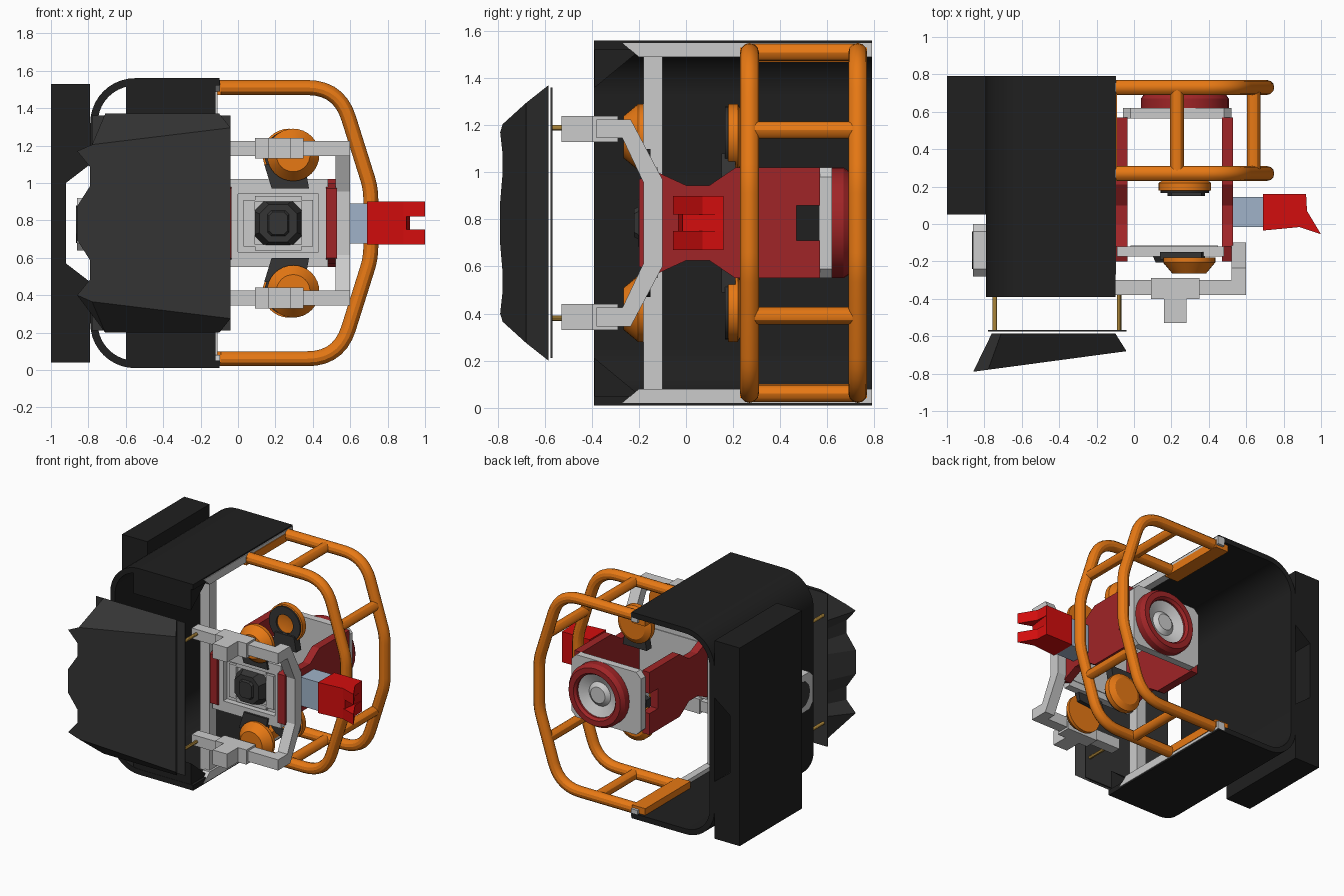
import bpy, bmesh
from math import sin, cos, pi
from mathutils import Vector

if "Cube" in bpy.data.objects:
    bpy.data.objects.remove(bpy.data.objects["Cube"])

MID = 0.785  # mirror height of the whole machine


def mat(name, r, g, b):
    m = bpy.data.materials.new(name)
    m.diffuse_color = (r, g, b, 1)
    m.use_nodes = True
    m.node_tree.nodes["Principled BSDF"].inputs["Base Color"].default_value = m.diffuse_color
    return m


BLACK = mat("black", .014, .014, .014)
DARK = mat("dark_grey", .035, .035, .035)
ORANGE = mat("orange", .8, .19, .007)
RED = mat("deep_red", .35, .018, .02)
BRIGHT = mat("bright_red", .65, .004, .004)
BLUE = mat("pale_blue", .35, .45, .58)
BRASS = mat("brass", .4, .23, .04)


def finish(name, bm, m=None):
    bmesh.ops.recalc_face_normals(bm, faces=bm.faces)
    me = bpy.data.meshes.new(name)
    bm.to_mesh(me)
    bm.free()
    ob = bpy.data.objects.new(name, me)
    bpy.context.collection.objects.link(ob)
    if m:
        me.materials.append(m)
    return ob


def smooth(ob):
    bpy.ops.object.select_all(action='DESELECT')
    bpy.context.view_layer.objects.active = ob
    ob.select_set(True)
    bpy.ops.object.shade_smooth_by_angle()


def loft(name, a, b, m=None):
    bm = bmesh.new()
    va, vb = [bm.verts.new(p) for p in a], [bm.verts.new(p) for p in b]
    n = len(va)
    bm.faces.new(va)
    bm.faces.new(vb[::-1])
    for i in range(n):
        j = (i + 1) % n
        bm.faces.new((va[i], va[j], vb[j], vb[i]))
    return finish(name, bm, m)


def prism(name, prof, axis, lo, hi, m=None):
    f = {'x': lambda p, t: (t, p[0], p[1]), 'y': lambda p, t: (p[0], t, p[1]),
         'z': lambda p, t: (p[0], p[1], t)}[axis]
    return loft(name, [f(p, lo) for p in prof], [f(p, hi) for p in prof], m)


def box(name, x0, x1, y0, y1, z0, z1, m=None):
    return prism(name, [(x0, y0), (x1, y0), (x1, y1), (x0, y1)], 'z', z0, z1, m)


def flip(prof):  # profile followed by its mirror about MID
    return prof + [(a, 2 * MID - z) for a, z in reversed(prof)]


def both(fn):  # run for upper and lower copy; fn gets a height mapper
    fn("upper", lambda z: z)
    fn("lower", lambda z: 2 * MID - z)


def lathe(name, prof, cx, cz, m=None, n=32):  # prof: (radius, y), closed loop
    bm = bmesh.new()
    rings = [[bm.verts.new((cx + r * cos(2 * pi * k / n), y, cz + r * sin(2 * pi * k / n)))
              for k in range(n)] for r, y in prof]
    for i in range(len(rings)):
        A, B = rings[i], rings[(i + 1) % len(rings)]
        for k in range(n):
            j = (k + 1) % n
            bm.faces.new((A[k], A[j], B[j], B[k]))
    bmesh.ops.remove_doubles(bm, verts=bm.verts, dist=1e-5)
    ob = finish(name, bm, m)
    smooth(ob)
    return ob


def tube(name, pts, r, m):
    cu = bpy.data.curves.new(name, 'CURVE')
    cu.dimensions = '3D'
    cu.bevel_depth, cu.bevel_resolution, cu.use_fill_caps = r, 4, True
    s = cu.splines.new('POLY')
    s.points.add(len(pts) - 1)
    for p, q in zip(s.points, pts):
        p.co = (*q, 1)
    ob = bpy.data.objects.new(name, cu)
    bpy.context.collection.objects.link(ob)
    cu.materials.append(m)
    bpy.ops.object.select_all(action='DESELECT')
    bpy.context.view_layer.objects.active = ob
    ob.select_set(True)
    bpy.ops.object.convert(target='MESH')
    bpy.ops.object.shade_smooth_by_angle()


# Curved C-shaped shell
def c_half(t, r=.24):
    x, z, rr = -.79 + t, 1.56 - t, r - t
    return [(-.1, z)] + [(x + rr - rr * sin(a), z - rr + rr * cos(a))
                         for a in [k * pi / 20 for k in range(11)]]


outer, inner = flip(c_half(0)), flip(c_half(.04))
smooth(prism("shell", outer + inner[::-1], 'y', -.39, .79, BLACK))


# Shell gussets, edge rails and mounting strips
def shell_trim(tag, h):
    prism(tag + "_gusset", [(-.388, h(1.36)), (-.388, h(1.54)), (-.17, h(1.54))], 'x', -.6, -.12, BLACK)
    prism(tag + "_edge_rail", [(-.27, h(1.55)), (.79, h(1.55)), (.79, h(1.49)), (-.2, h(1.49))], 'x', -.15, -.095)
    box(tag + "_cage_strip", -.2, -.09, .23, .77, h(1.53), h(1.47), ORANGE)


both(shell_trim)
box("shell_post", -.19, -.11, -.18, -.1, .07, 1.5)

# Side pack with a notch toward the shell
prism("side_pack", flip([(-.79, 1.1), (-.79, 1.53), (-1, 1.53)])[:3] +
      [(-1, .04), (-.79, .04), (-.79, .47), (-.92, .57), (-.92, 1.0)], 'y', .05, .79, BLACK)

# Side vent
prism("vent_block", [(-.28, .68), (-.24, .64), (-.04, .64), (0, .68), (0, .88), (-.04, .92),
                     (-.24, .92), (-.28, .88)], 'x', -.86, -.76)
prism("vent_grille", [(-.14 + .1 * cos(k * pi / 6), .78 + .1 * sin(k * pi / 6)) for k in range(12)],
      'x', -.865, -.85, DARK)

# Faceted front shield
front = flip([(-.04, MID + .51), (-.78, MID + .42), (-.86, MID + .385), (-.79, MID + .3),
              (-.79, MID + .2), (-.86, MID + .09)])
back = flip([(-.10, MID + .585), (-.71, MID + .585), (-.76, MID + .36), (-.73, MID + .28),
             (-.73, MID + .2), (-.74, MID + .1)])
loft("front_shield", [(x, -.68 + (x + .04) * .134, z) for x, z in front],
     [(x, -.585, z) for x, z in back], DARK)
box("shield_backing", -.78, -.04, -.575, -.567, .21, 1.36, DARK)
for x in (-.745, -.08):
    for z in (.38, 1.19):
        tube("shield_pin", [(x, -.57, z), (x, -.37, z)], .012, BRASS)


# Orange roll cage
def fillet(pts, d):
    out = [pts[0]]
    for a, b, c, k in zip(pts, pts[1:], pts[2:], d):
        a, b, c = Vector(a), Vector(b), Vector(c)
        p, q = b + (a - b).normalized() * k, b + (c - b).normalized() * k
        out += [p * (1 - t) ** 2 + b * 2 * t * (1 - t) + q * t * t for t in [i / 7 for i in range(8)]]
    return out + [pts[-1]]


for y in (.27, .73):
    path = [(x, y, z) for x, z in flip([(-.18, 1.51), (.54, 1.51), (.71, .97)])]
    tube("cage_hoop", fillet(path, (.17, .06, .06, .17)), .04, ORANGE)


def cage_bars(tag, h):
    for x, z in ((.23, 1.51), (.64, 1.18)):
        tube(tag + "_cage_bar", [(x, .27, h(z)), (x, .73, h(z))], .037, ORANGE)


both(cage_bars)

# Red core side plates with waist and rear notch
plate = [(.57, .86), (.57, 1.02), (.21, 1.02), (.1, .945), (0, .945), (-.12, 1.0), (-.2, .97)]
plate = flip(plate) + [(.47, .71), (.47, .86)]
for x in (-.095, .47):
    prism("core_side_plate", plate, 'x', x, x + .06, RED)

# Front face of the core: frame, recess and sensor
for a in ((-.09, .0, .55, 1.02), (.43, .48, .55, 1.02), (0, .43, .55, .63), (0, .43, .94, 1.02)):
    box("core_front_frame", a[0], a[1], -.175, -.12, a[2], a[3])
box("core_front_recess", -.02, .45, -.13, -.115, .6, .97)
for a in ((.03, .09, .66, .91), (.34, .4, .66, .91), (.09, .34, .64, .67), (.09, .34, .9, .93)):
    box("recess_border", a[0], a[1], -.15, -.12, a[2], a[3])


def octagon(w, h, c, y):
    return [(.215 + sx * a, y, MID + sz * b) for sx, sz, pts in
            ((1, 1, ((w, h - c), (w - c, h))), (-1, 1, ((w - c, h), (w, h - c))),
             (-1, -1, ((w, h - c), (w - c, h))), (1, -1, ((w - c, h), (w, h - c)))) for a, b in pts]


loft("front_sensor", octagon(.1, .1, .05, -.205), octagon(.135, .125, .06, -.12), DARK)
loft("sensor_eye", octagon(.05, .06, .02, -.22), octagon(.06, .07, .02, -.2), DARK)

# Rear plate, red nozzle ring and hub
prism("core_rear_plate", [(-.06, .59), (-.02, .55), (.48, .55), (.52, .59), (.52, .98), (.48, 1.02),
                          (-.02, 1.02), (-.06, .98)], 'y', .565, .62)
lathe("nozzle_ring", [(.16, .62), (.235, .62), (.235, .67), (.215, .7), (.175, .7), (.16, .68)], .272, MID, RED)
lathe("nozzle_hub", [(0, .61), (.17, .61), (.17, .67), (.09, .635), (.06, .66), (0, .66)], .272, MID)


# Side rotors above and below the core
def rotors(tag, h):
    z = h(1.15)
    lathe(tag + "_front_rotor", [(0, -.18), (.14, -.18), (.14, -.205), (.09, -.265), (0, -.265)], .295, z, ORANGE)
    lathe(tag + "_rear_rotor", [(0, .2), (.1, .17), (.14, .18), (.14, .22), (.1, .245), (0, .245)], .272, z, ORANGE)
    lathe(tag + "_rotor_rim", [(.07, .165), (.13, .165), (.13, .19), (.07, .19)], .272, z, DARK)
    prism(tag + "_rotor_arm", [(.18, h(.97)), (.38, h(.97)), (.36, h(1.08)), (.2, h(1.08))], 'y', .15, .21, DARK)
    prism(tag + "_rotor_bracket", [(.18, h(.97)), (.38, h(.97)), (.36, h(1.08)), (.14, h(1.1))],
          'y', -.19, -.15, DARK)


both(rotors)


# Grey front frame: bars, end yoke and clamps
def frame_bars(tag, h):
    box(tag + "_frame_bar", -.12, .52, -.38, -.3, h(1.145), h(1.225))
    box(tag + "_frame_clamp", .09, .35, -.4, -.29, h(1.13), h(1.24))
    box(tag + "_frame_peg", .16, .28, -.53, -.39, h(1.13), h(1.24))


both(frame_bars)
yoke_out = flip([(-.38, 1.145), (-.38, 1.225), (-.235, 1.225), (-.1, .97)])
yoke_in = flip([(-.27, 1.145), (-.18, .955)])
prism("frame_yoke", yoke_out + yoke_in[::-1], 'x', .52, .6)

# Neck and red gripper head
box("neck", .52, .7, -.015, .145, .675, .89, BLUE)
prism("head", [(.69, -.035), (.9, -.015), (.92, .16), (.69, .16)], 'z', .67, .9, BRIGHT)


def jaws(tag, h):
    prism(tag + "_jaw", [(.88, -.015), (1.0, -.055), (.925, .07), (.92, .16), (.88, .16)], 'z',
          h(.82), h(.9), BRIGHT)


both(jaws)
